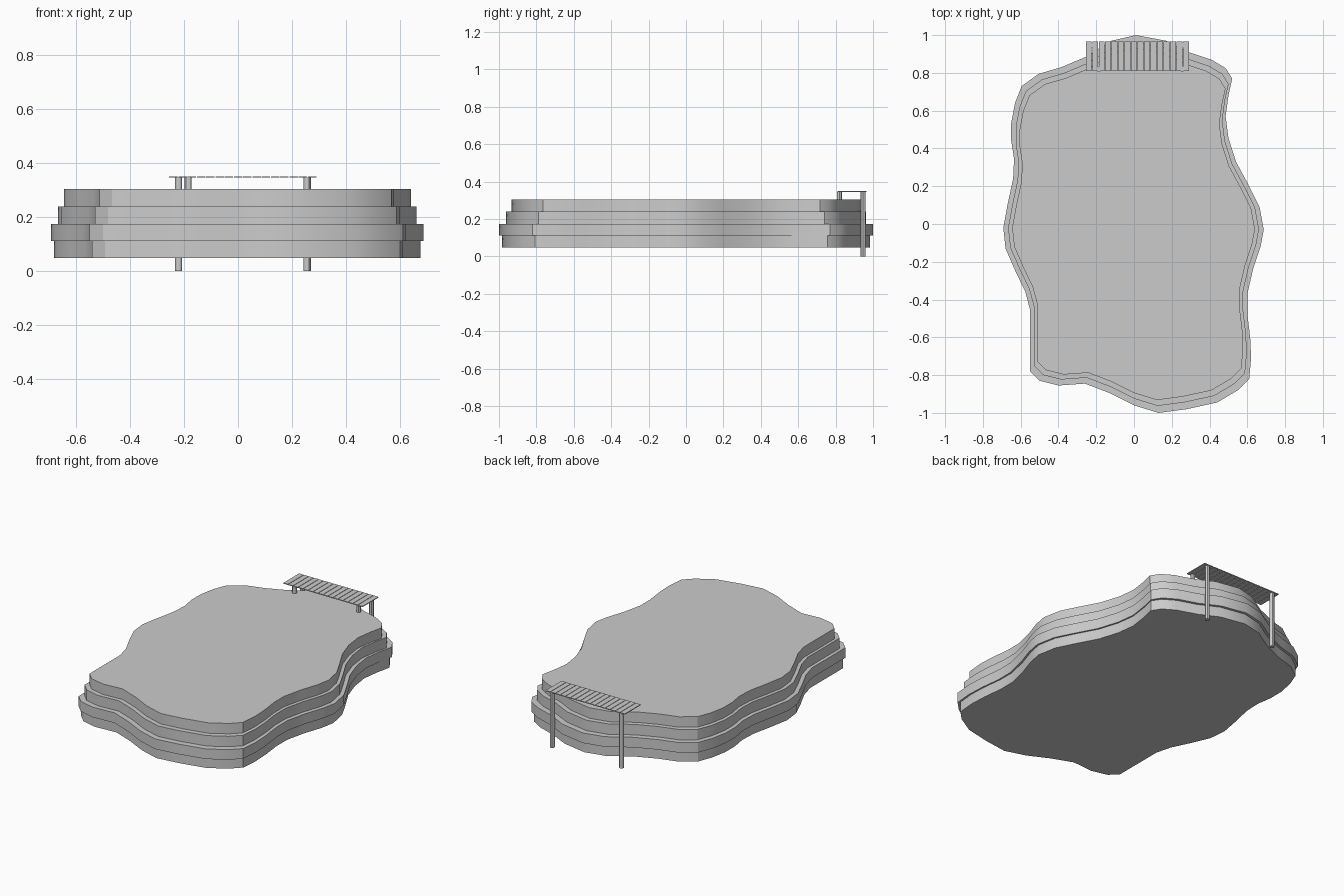
import bpy, bmesh, math

if "Cube" in bpy.data.objects:
    bpy.data.objects.remove(bpy.data.objects["Cube"])

# Shoreline of the widest terrace, clockwise from the back tip
OUTLINE = [
    (.01, 1), (.17, .97), (.29, .91), (.41, .87), (.485, .825), (.52, .77),
    (.50, .68), (.485, .57), (.50, .455), (.54, .33), (.61, .20), (.665, .09),
    (.687, -.03), (.67, -.12), (.63, -.24), (.60, -.37), (.60, -.475), (.615, -.60),
    (.62, -.71), (.61, -.82), (.55, -.88), (.44, -.945), (.28, -.98), (.13, -1),
    (0, -.96), (-.13, -.895), (-.26, -.845), (-.40, -.855), (-.50, -.83), (-.55, -.78),
    (-.55, -.63), (-.55, -.455), (-.575, -.36), (-.63, -.245), (-.68, -.13), (-.692, -.02),
    (-.67, .10), (-.64, .24), (-.635, .345), (-.65, .44), (-.65, .535), (-.63, .64),
    (-.595, .73), (-.505, .795), (-.385, .83), (-.255, .885), (-.12, .97)]


def finish(bm, name, smooth=False):
    bmesh.ops.recalc_face_normals(bm, faces=bm.faces)
    mesh = bpy.data.meshes.new(name)
    bm.to_mesh(mesh)
    bm.free()
    ob = bpy.data.objects.new(name, mesh)
    bpy.context.collection.objects.link(ob)
    if smooth:
        bpy.ops.object.select_all(action='DESELECT')
        ob.select_set(True)
        bpy.context.view_layer.objects.active = ob
        bpy.ops.object.shade_smooth_by_angle(angle=math.radians(30))
    return ob


def terrace(name, scale, z0, z1):
    bm = bmesh.new()
    base = bm.faces.new([bm.verts.new((x * scale, y * scale, z0)) for x, y in OUTLINE])
    up = bmesh.ops.extrude_face_region(bm, geom=[base], use_keep_orig=True)['geom']
    bmesh.ops.translate(bm, vec=(0, 0, z1 - z0),
                        verts=[g for g in up if isinstance(g, bmesh.types.BMVert)])
    return finish(bm, name, True)


def post(name, x, y, z0, z1):
    bm = bmesh.new()
    bmesh.ops.create_cone(bm, cap_ends=True, segments=12, radius1=.0135, radius2=.0135, depth=z1 - z0)
    bmesh.ops.translate(bm, vec=(x, y, (z0 + z1) / 2), verts=bm.verts)
    return finish(bm, name, True)


# Stacked ground layers
terrace("bottom_layer", .984, .048, .111)
terrace("wide_layer", 1, .111, .174)
terrace("middle_layer", .963, .174, .239)
terrace("top_layer", .932, .239, .304)

# Dock planks, laid side by side with narrow gaps
X0, X1, COUNT, GAP = -.255, .29, 16, .003
step = (X1 - X0 + GAP) / COUNT
bm = bmesh.new()
for i in range(COUNT):
    vs = bmesh.ops.create_cube(bm, size=1)['verts']
    bmesh.ops.scale(bm, vec=(step - GAP, .155, .005), verts=vs)
    bmesh.ops.translate(bm, vec=(X0 + i * step + (step - GAP) / 2, .8875, .3475), verts=vs)
finish(bm, "dock_planks")

# Dock posts: tall at the back, short on the ground
post("back_post_left", -.22, .947, 0, .345)
post("back_post_right", .256, .947, 0, .345)
post("front_post_left", -.185, .82, .28, .345)
post("front_post_right", .256, .82, .28, .345)
